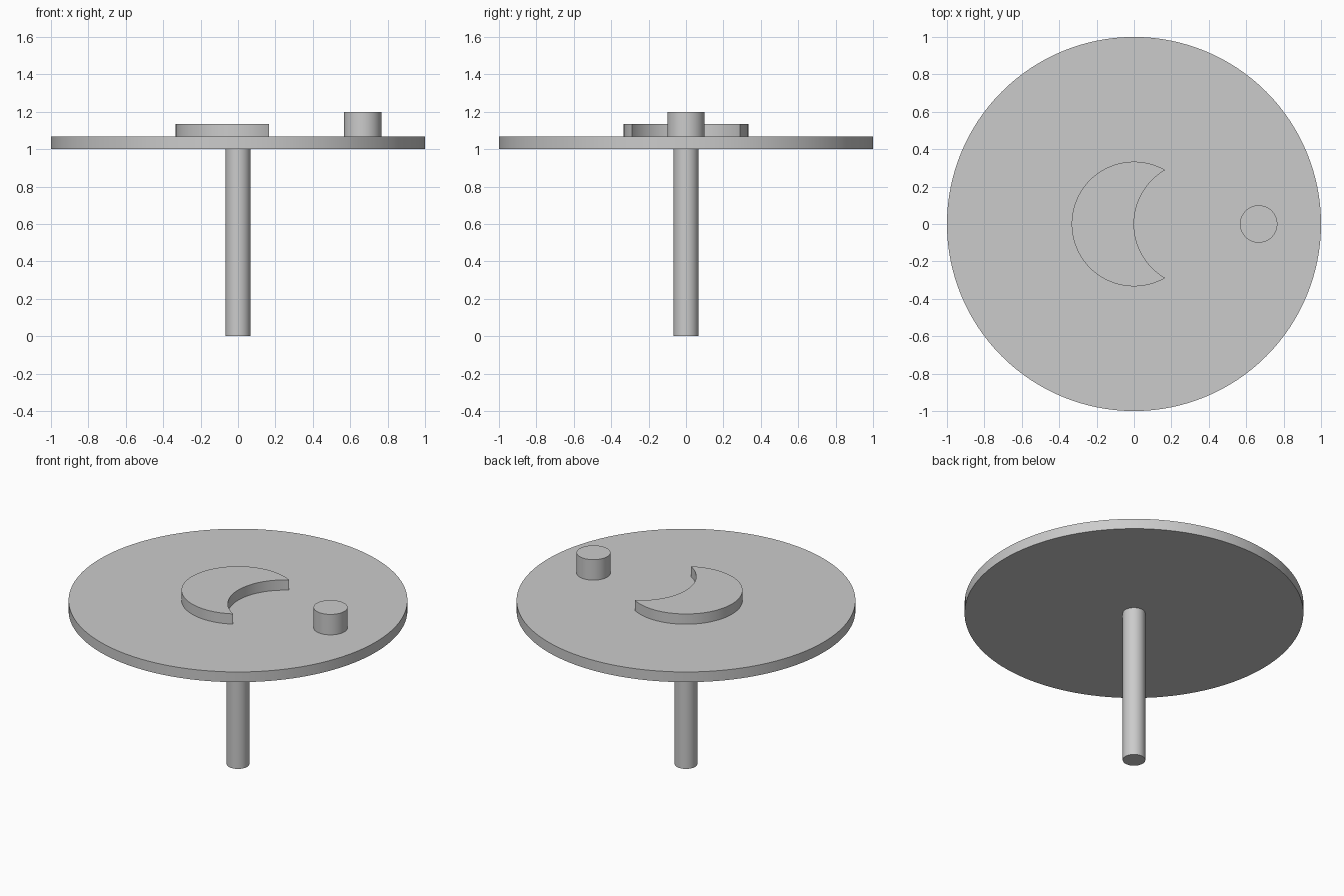
import bpy
import bmesh
from math import cos, sin, radians

cube = bpy.data.objects.get("Cube")
if cube:
    bpy.data.objects.remove(cube, do_unlink=True)

# One plain grey for every part
grey = bpy.data.materials.new("light_grey")
grey.use_nodes = True
colour = (0.6, 0.6, 0.6, 1.0)
grey.diffuse_color = colour
grey.node_tree.nodes["Principled BSDF"].inputs["Base Color"].default_value = colour


def arc(cx, radius, start, end, steps):
    """Points along an arc centred on (cx, 0), angles in degrees."""
    angles = [radians(start + (end - start) * i / steps) for i in range(steps + 1)]
    return [(cx + radius * cos(a), radius * sin(a)) for a in angles]


def extrude_outline(name, outline, bottom, top):
    """Solid made by raising a flat outline from bottom to top."""
    bm = bmesh.new()
    base = bm.faces.new([bm.verts.new((x, y, bottom)) for x, y in outline])
    raised = bmesh.ops.extrude_face_region(bm, geom=[base], use_keep_orig=True)
    verts = [v for v in raised["geom"] if isinstance(v, bmesh.types.BMVert)]
    bmesh.ops.translate(bm, verts=verts, vec=(0, 0, top - bottom))
    bmesh.ops.recalc_face_normals(bm, faces=bm.faces)
    mesh = bpy.data.meshes.new(name)
    bm.to_mesh(mesh)
    bm.free()
    mesh.materials.append(grey)
    obj = bpy.data.objects.new(name, mesh)
    bpy.context.collection.objects.link(obj)
    bpy.ops.object.select_all(action="DESELECT")
    obj.select_set(True)
    bpy.context.view_layer.objects.active = obj
    bpy.ops.object.shade_smooth_by_angle(angle=radians(30))
    return obj


def cylinder(name, cx, radius, bottom, top, sides):
    return extrude_outline(name, arc(cx, radius, 0, 360, sides)[:-1], bottom, top)


UNIT = 1 / 15
DISC_TOP = 1 + UNIT

# Stem and round plate
cylinder("stem", 0, UNIT, 0, 1, 64)
cylinder("round_plate", 0, 1, 1, DISC_TOP, 128)

# Peg near the left rim
cylinder("peg", 10 * UNIT, 0.1, DISC_TOP, DISC_TOP + 2 * UNIT, 64)

# Raised crescent: a disc bitten by an equal disc centred on its rim
r = 5 * UNIT
outer = arc(0, r, 60, 300, 64)
inner = arc(r, r, 240, 120, 32)[1:-1]
extrude_outline("crescent", outer + inner, DISC_TOP, DISC_TOP + UNIT)
